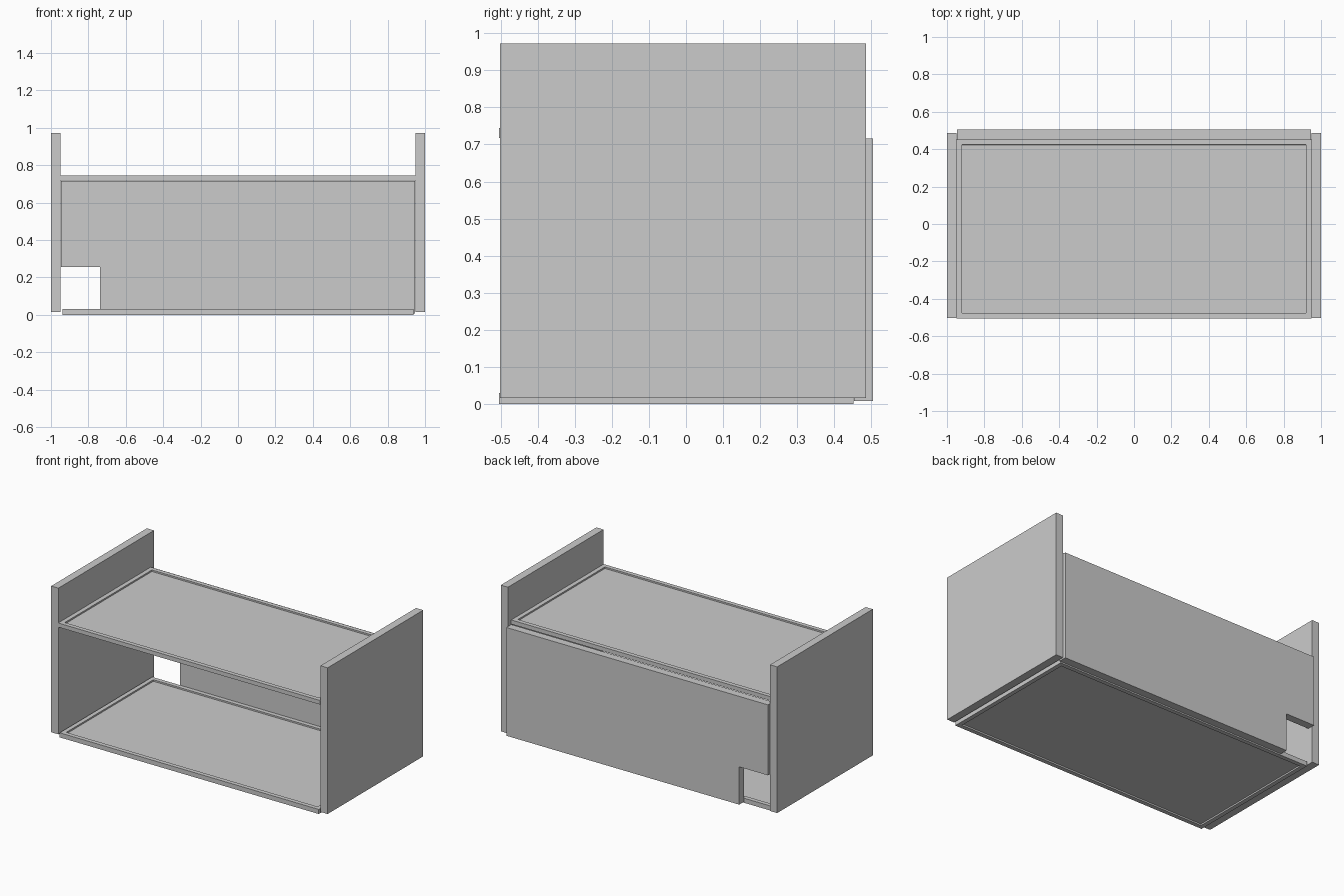
import bpy, bmesh

if "Cube" in bpy.data.objects:
    bpy.data.objects.remove(bpy.data.objects["Cube"])


def mesh_object(name, bm):
    bmesh.ops.recalc_face_normals(bm, faces=bm.faces)
    me = bpy.data.meshes.new(name)
    bm.to_mesh(me)
    bm.free()
    ob = bpy.data.objects.new(name, me)
    bpy.context.collection.objects.link(ob)
    return ob


def box(bm, lo, hi):
    verts = bmesh.ops.create_cube(bm, size=1)["verts"]
    for v in verts:
        v.co = [(a + b) / 2 + c * (b - a) for a, b, c in zip(lo, hi, v.co)]


def framed_board(name, half_x, y0, y1, z0, z1, rim=0.04, depth=0.01):
    """Board with a raised rim around a sunken centre on top and underneath."""
    bm = bmesh.new()
    box(bm, (-half_x, y0, z0), (half_x, y1, z1))
    bm.normal_update()
    for face in [f for f in bm.faces if abs(f.normal.z) > 0.9]:
        n = face.normal.copy()
        bmesh.ops.inset_region(bm, faces=[face], thickness=rim)
        bmesh.ops.inset_region(bm, faces=[face], thickness=0.0001)
        for v in face.verts:
            v.co -= n * depth
    return mesh_object(name, bm)


# Tall side panels
for name, x0, x1 in (("left_side_panel", -1.0, -0.948), ("right_side_panel", 0.948, 1.0)):
    bm = bmesh.new()
    box(bm, (x0, -0.502, 0.016), (x1, 0.486, 0.972))
    mesh_object(name, bm)

# Recessed shelf and floor board
framed_board("upper_shelf", 0.948, -0.504, 0.452, 0.718, 0.745)
framed_board("bottom_board", 0.937, -0.504, 0.452, 0.0, 0.03)

# Back panel profile with a cable notch in the lower corner
profile = [(-0.738, 0.008), (0.946, 0.008), (0.946, 0.716),
           (-0.946, 0.716), (-0.946, 0.255), (-0.738, 0.255)]
bm = bmesh.new()
face = bm.faces.new([bm.verts.new((x, 0.453, z)) for x, z in profile])
ext = bmesh.ops.extrude_face_region(bm, geom=[face])["geom"]
bmesh.ops.translate(bm, vec=(0, 0.051, 0),
                    verts=[g for g in ext if isinstance(g, bmesh.types.BMVert)])
mesh_object("back_panel", bm)
